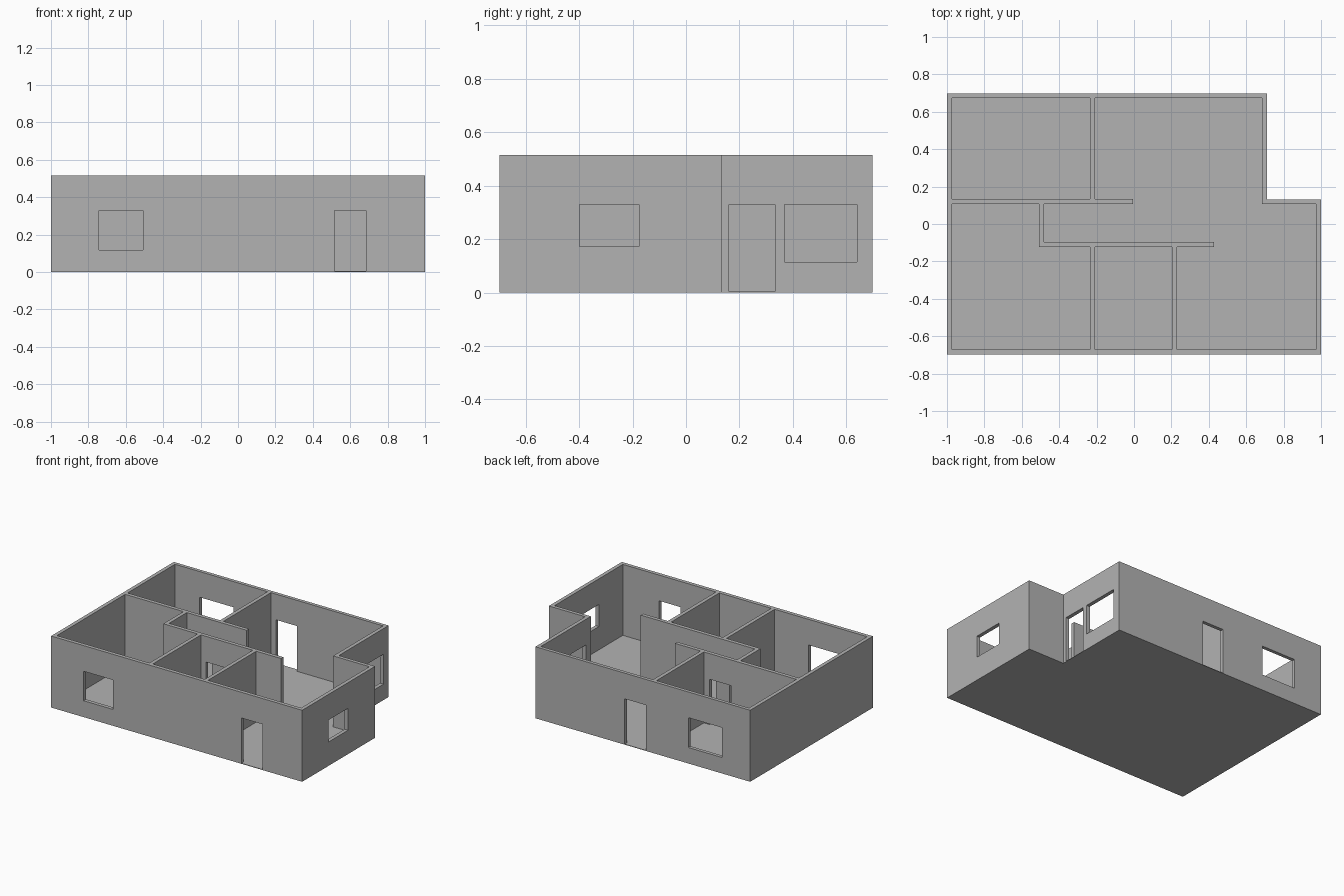
import bpy
import bmesh

HEIGHT = 0.515     # top of the walls
FLOOR = 0.004      # floor slab thickness
HEAD = 0.33        # top of every door and window

cube = bpy.data.objects.get("Cube")
if cube:
    bpy.data.objects.remove(cube, do_unlink=True)

grey = bpy.data.materials.new("plain_grey")
grey.use_nodes = True
colour = (0.45, 0.45, 0.45, 1)
grey.diffuse_color = colour
grey.node_tree.nodes["Principled BSDF"].inputs["Base Color"].default_value = colour


def prism(name, outline, low, high):
    """Extrude a counter-clockwise plan outline from low to high."""
    bm = bmesh.new()
    base = bm.faces.new([bm.verts.new((x, y, low)) for x, y in outline])
    top = bmesh.ops.extrude_face_region(bm, geom=[base])["geom"]
    verts = [v for v in top if isinstance(v, bmesh.types.BMVert)]
    bmesh.ops.translate(bm, verts=verts, vec=(0, 0, high - low))
    bmesh.ops.recalc_face_normals(bm, faces=bm.faces)
    mesh = bpy.data.meshes.new(name)
    bm.to_mesh(mesh)
    bm.free()
    mesh.materials.append(grey)
    obj = bpy.data.objects.new(name, mesh)
    bpy.context.collection.objects.link(obj)
    return obj


def rect(x0, x1, y0, y1):
    return [(x0, y0), (x1, y0), (x1, y1), (x0, y1)]


def cut(target, name, outline, low=-0.1, high=1.0):
    """Remove a prism from the target and discard the cutter."""
    cutter = prism(name, outline, low, high)
    cutter.hide_render = True
    mod = target.modifiers.new(name, "BOOLEAN")
    mod.operation = "DIFFERENCE"
    mod.solver = "EXACT"
    mod.object = cutter
    bpy.context.view_layer.objects.active = target
    bpy.ops.object.modifier_apply(modifier=mod.name)
    bpy.data.objects.remove(cutter, do_unlink=True)


# Floor slab and solid block of the walls, with the notched back corner
footprint = [(-1, -0.698), (1, -0.698), (1, 0.132), (0.711, 0.132),
             (0.711, 0.698), (-1, 0.698)]
prism("floor", footprint, 0, FLOOR)
walls = prism("walls", footprint, FLOOR, HEIGHT)

# Hollow out the rooms, which leaves the outer walls and partitions
rooms = {
    "back_bedroom": rect(-0.973, -0.236, 0.133, 0.673),
    "bathroom": rect(-0.209, 0.204, -0.671, -0.123),
    "front_bedroom": [(-0.973, -0.671), (-0.236, -0.671), (-0.236, -0.123),
                      (-0.509, -0.123), (-0.509, 0.106), (-0.973, 0.106)],
    "living_room_and_hall": [
        (0.231, -0.671), (0.973, -0.671), (0.973, 0.106), (0.684, 0.106),
        (0.684, 0.673), (-0.209, 0.673), (-0.209, 0.133), (-0.005, 0.133),
        (-0.005, 0.106), (-0.482, 0.106), (-0.482, -0.096), (0.428, -0.096),
        (0.428, -0.123), (0.231, -0.123)],
}
for name, outline in rooms.items():
    cut(walls, name, outline)

# Doors reach the floor
doors = {
    "front_door": rect(0.515, 0.685, -0.75, -0.64),
    "back_door": rect(-0.17, 0.0, 0.64, 0.75),
    "side_door": rect(0.66, 0.75, 0.16, 0.333),
    "back_bedroom_door": rect(-0.45, -0.28, 0.09, 0.15),
    "front_bedroom_door": rect(-0.45, -0.28, -0.14, -0.08),
    "bathroom_door": rect(-0.17, 0.0, -0.14, -0.08),
}
for name, outline in doors.items():
    cut(walls, name, outline, high=HEAD)

# Windows have a sill
windows = {
    "front_window": (rect(-0.742, -0.507, -0.75, -0.64), 0.118),
    "back_window": (rect(-0.777, -0.507, 0.64, 0.75), 0.115),
    "side_window": (rect(0.66, 0.75, 0.368, 0.64), 0.115),
    "small_side_window": (rect(0.94, 1.05, -0.398, -0.176), 0.172),
}
for name, (outline, sill) in windows.items():
    cut(walls, name, outline, low=sill, high=HEAD)
